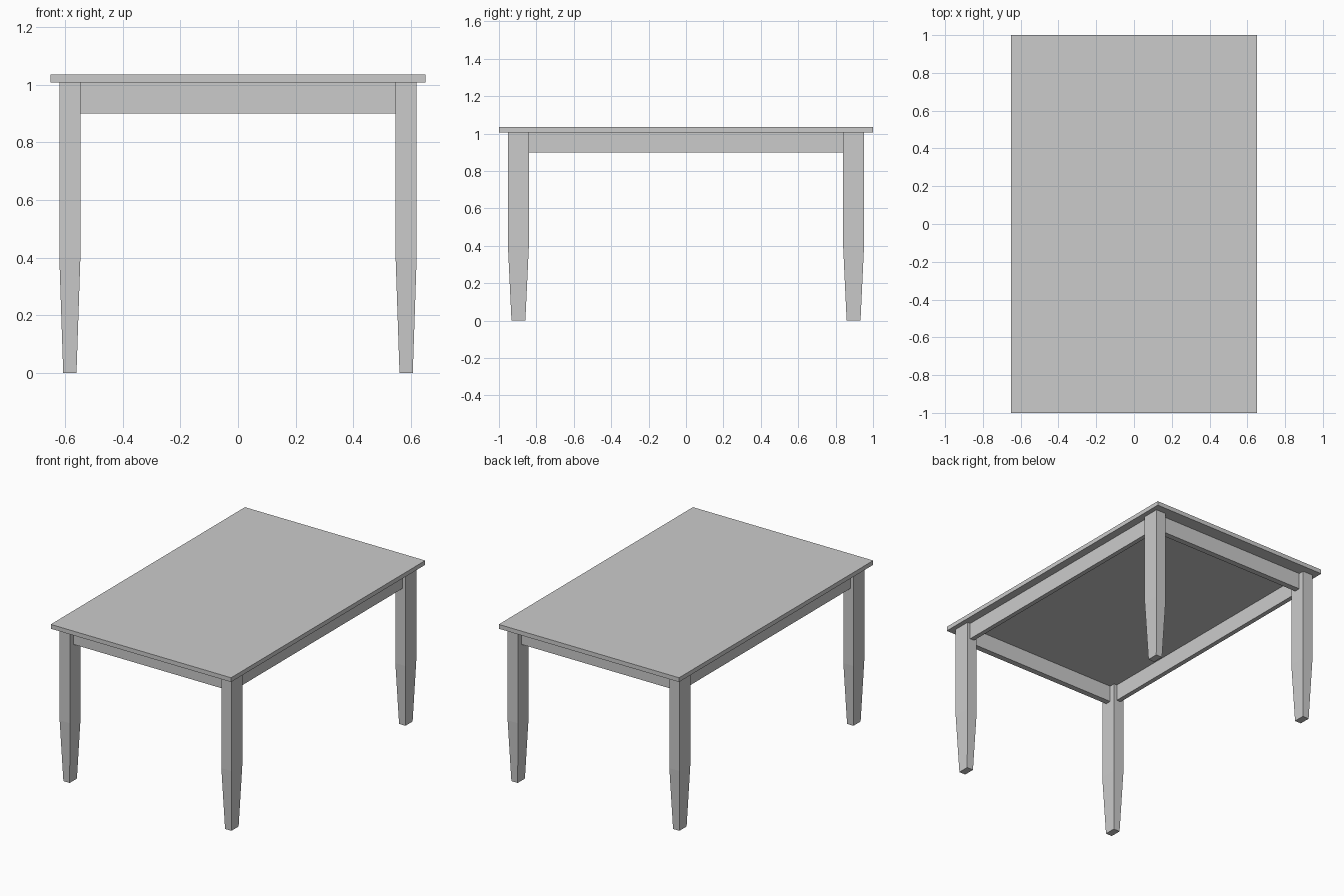
import bpy, bmesh

if "Cube" in bpy.data.objects:
    bpy.data.objects.remove(bpy.data.objects["Cube"])

TOP_Z, UNDER_Z, RAIL_Z, TAPER_Z = 1.035, 1.007, 0.90, 0.40
LEG_X, LEG_Y = 0.583, 0.896      # leg centre
LEG_W, LEG_D = 0.073, 0.112      # leg section
FOOT_W, FOOT_D = 0.046, 0.074    # foot section


def box(name, x0, x1, y0, y1, z0, z1):
    bm = bmesh.new()
    bmesh.ops.create_cube(bm, size=1)
    for v in bm.verts:
        v.co = (x1 if v.co.x > 0 else x0,
                y1 if v.co.y > 0 else y0,
                z1 if v.co.z > 0 else z0)
    return finish(name, bm)


def finish(name, bm):
    bmesh.ops.recalc_face_normals(bm, faces=bm.faces)
    mesh = bpy.data.meshes.new(name)
    bm.to_mesh(mesh)
    bm.free()
    obj = bpy.data.objects.new(name, mesh)
    bpy.context.collection.objects.link(obj)
    return obj


def tapered_leg(name, cx, cy):
    bm = bmesh.new()
    rings = []
    for z, w, d in ((0, FOOT_W, FOOT_D), (TAPER_Z, LEG_W, LEG_D), (UNDER_Z, LEG_W, LEG_D)):
        rings.append([bm.verts.new((cx + sx * w / 2, cy + sy * d / 2, z))
                      for sx, sy in ((-1, -1), (1, -1), (1, 1), (-1, 1))])
    for a, b in zip(rings, rings[1:]):
        for i in range(4):
            j = (i + 1) % 4
            bm.faces.new((a[i], a[j], b[j], b[i]))
    bm.faces.new(rings[0][::-1])
    bm.faces.new(rings[-1])
    return finish(name, bm)


# Table top
box("table_top", -0.65, 0.65, -1, 1, UNDER_Z, TOP_Z)

# Four legs, straight above and tapered towards the foot
for sx, side in ((-1, "left"), (1, "right")):
    for sy, end in ((-1, "front"), (1, "back")):
        tapered_leg(f"{end}_{side}_leg", sx * LEG_X, sy * LEG_Y)

# Apron rails, centred on the legs and butted between them
inner_x, inner_y = LEG_X - LEG_W / 2, LEG_Y - LEG_D / 2
for s, end, side in ((-1, "front", "left"), (1, "back", "right")):
    box(f"{end}_rail", -inner_x, inner_x, s * LEG_Y - 0.019, s * LEG_Y + 0.019, RAIL_Z, UNDER_Z)
    box(f"{side}_rail", s * LEG_X - 0.015, s * LEG_X + 0.015, -inner_y, inner_y, RAIL_Z, UNDER_Z)
